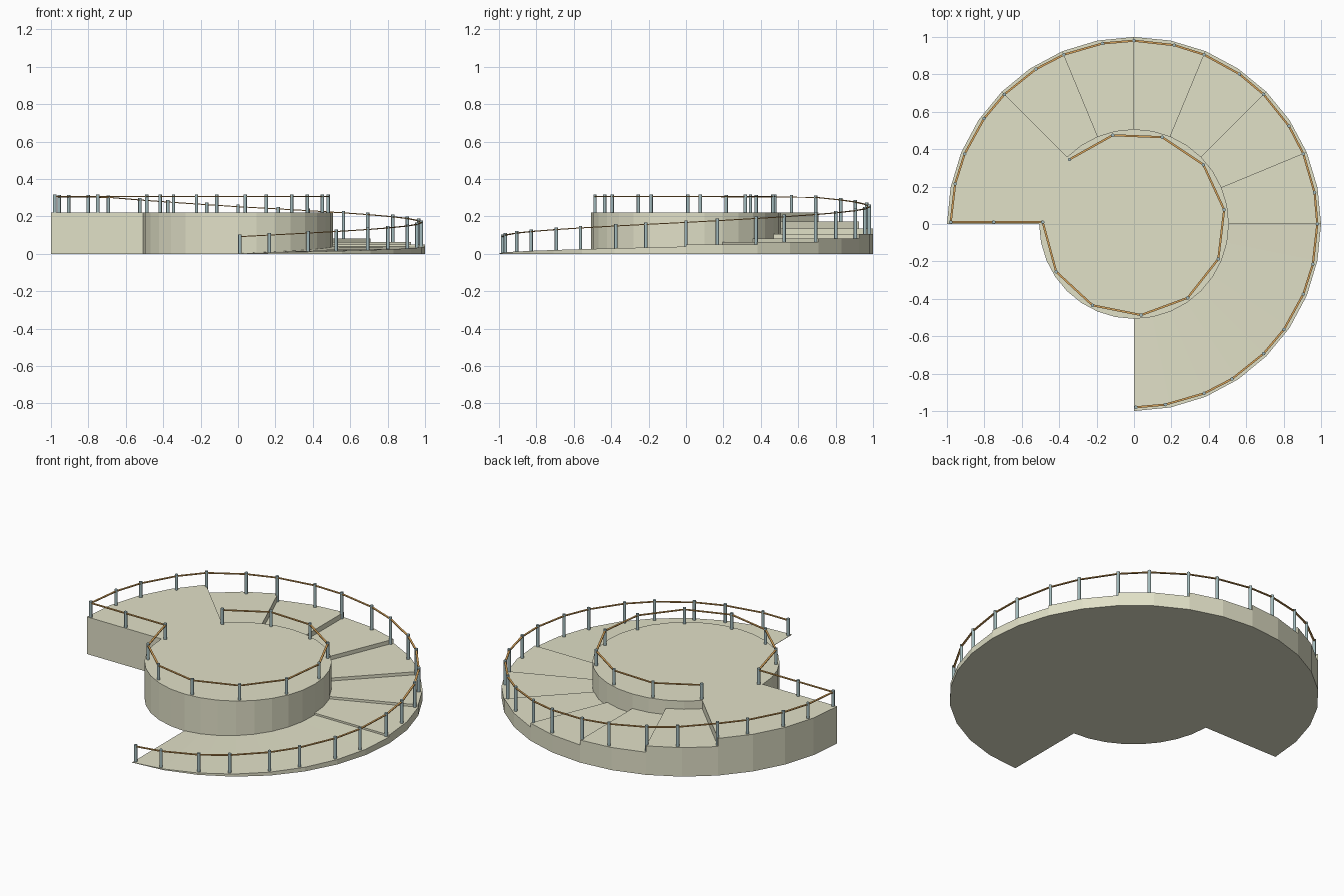
import bpy, bmesh, math
from mathutils import Vector

cube = bpy.data.objects.get("Cube")
if cube:
    bpy.data.objects.remove(cube, do_unlink=True)

TOP = 0.222          # height of drum and landing
INNER, OUTER = 0.507, 1.0
SEG = 11.25          # degrees per facet
RATIO = 0.78         # each step is this fraction of the one above
RAIL_R, INNER_RAIL_R = 0.98, 0.488


def material(name, color):
    m = bpy.data.materials.new(name)
    m.use_nodes = True
    m.diffuse_color = (*color, 1)
    m.node_tree.nodes["Principled BSDF"].inputs["Base Color"].default_value = (*color, 1)
    return m


concrete = material("pale concrete", (0.755, 0.75, 0.575))
steel = material("blue grey steel", (0.37, 0.50, 0.51))
wood = material("orange wood", (0.70, 0.38, 0.11))


def finish(name, bm, mat):
    me = bpy.data.meshes.new(name)
    bm.to_mesh(me)
    bm.free()
    me.materials.append(mat)
    ob = bpy.data.objects.new(name, me)
    bpy.context.collection.objects.link(ob)
    return ob


def polar(r, deg, z=0.0):
    a = math.radians(deg)
    return Vector((r * math.cos(a), r * math.sin(a), z))


def step_height(deg):
    """Flat tread height just past the given angle."""
    k = min(7, int(deg // 22.5) + 1)
    return TOP * RATIO ** (7 - k)


def ramp_height(deg):
    return 0.002 + (TOP * RATIO ** 7 - 0.002) * (deg + 90) / 90


# Central drum
bm = bmesh.new()
bmesh.ops.create_cone(bm, cap_ends=True, segments=32, radius1=INNER, radius2=INNER, depth=TOP)
bmesh.ops.translate(bm, verts=bm.verts, vec=(0, 0, TOP / 2))
finish("central_drum", bm, concrete)

# Ramp, steps and landing wrapped round the drum
bm = bmesh.new()


def face(*pts):
    bm.faces.new([bm.verts.new(p) for p in pts])


last = 0.0
for i in range(24):
    a, b = -90 + i * SEG, -90 + (i + 1) * SEG
    if a < 0:
        za, zb = ramp_height(a), ramp_height(b)
    else:
        za = zb = step_height(a)
    face(polar(INNER, a, za), polar(OUTER, a, za), polar(OUTER, b, zb), polar(INNER, b, zb))
    face(polar(INNER, b), polar(OUTER, b), polar(OUTER, a), polar(INNER, a))
    face(polar(OUTER, a), polar(OUTER, b), polar(OUTER, b, zb), polar(OUTER, a, za))
    if za - last > 0.001:
        face(polar(INNER, a, last), polar(OUTER, a, last), polar(OUTER, a, za), polar(INNER, a, za))
    last = zb
face(polar(OUTER, 180), polar(INNER, 180), polar(INNER, 180, TOP), polar(OUTER, 180, TOP))
bmesh.ops.remove_doubles(bm, verts=bm.verts, dist=0.0005)
finish("ramp_steps_and_landing", bm, concrete)


# Handrail path: up the outer edge, across the landing, round the drum
def rail_height(deg):
    keys = [(-90, 0.092), (0, 0.168), (90, 0.252), (135, 0.302), (180, 0.306)]
    for (a, za), (b, zb) in zip(keys, keys[1:]):
        if deg <= b:
            return za + (zb - za) * (deg - a) / (b - a)


path, floors = [], []
for i in range(25):
    a = -90 + i * SEG - (1.4 if i % 2 else 0)
    shown = min(max(a, -89.4), 179.4)
    path.append(polar(RAIL_R, shown, rail_height(a)))
    floors.append(ramp_height(a) if a <= 0 else step_height(a - 1))
end = path[-1]
for x in (-0.75, -INNER_RAIL_R):
    path.append(Vector((x, end.y, end.z)))
    floors.append(TOP)
for i in range(1, 11):
    path.append(polar(INNER_RAIL_R, 180 + 31.5 * i, end.z))
    floors.append(TOP)

# Posts
bm = bmesh.new()
for p, floor in zip(path, floors):
    top = p.z + 0.011
    made = bmesh.ops.create_cone(bm, cap_ends=True, segments=16, radius1=0.009,
                                 radius2=0.009, depth=top - floor)
    bmesh.ops.translate(bm, verts=made["verts"], vec=(p.x, p.y, (top + floor) / 2))
finish("railing_posts", bm, steel)

# Mitred rectangular handrail
bm = bmesh.new()
W, H = 0.0055, 0.0025
rings = []
for i, p in enumerate(path):
    d0 = (p - path[max(i - 1, 0)]).to_2d()
    d1 = (path[min(i + 1, len(path) - 1)] - p).to_2d()
    d0 = d0.normalized() if d0.length else d1.normalized()
    d1 = d1.normalized() if d1.length else d0
    t = (d0 + d1).normalized()
    side = Vector((-t.y, t.x, 0)) * (W / max(t.dot(d0), 0.3))
    up = Vector((0, 0, H))
    rings.append([bm.verts.new(q) for q in
                  (p - side - up, p + side - up, p + side + up, p - side + up)])
for r0, r1 in zip(rings, rings[1:]):
    for j in range(4):
        k = (j + 1) % 4
        bm.faces.new((r0[j], r0[k], r1[k], r1[j]))
bm.faces.new(rings[0])
bm.faces.new(rings[-1][::-1])
bmesh.ops.recalc_face_normals(bm, faces=bm.faces)
finish("handrail", bm, wood)
